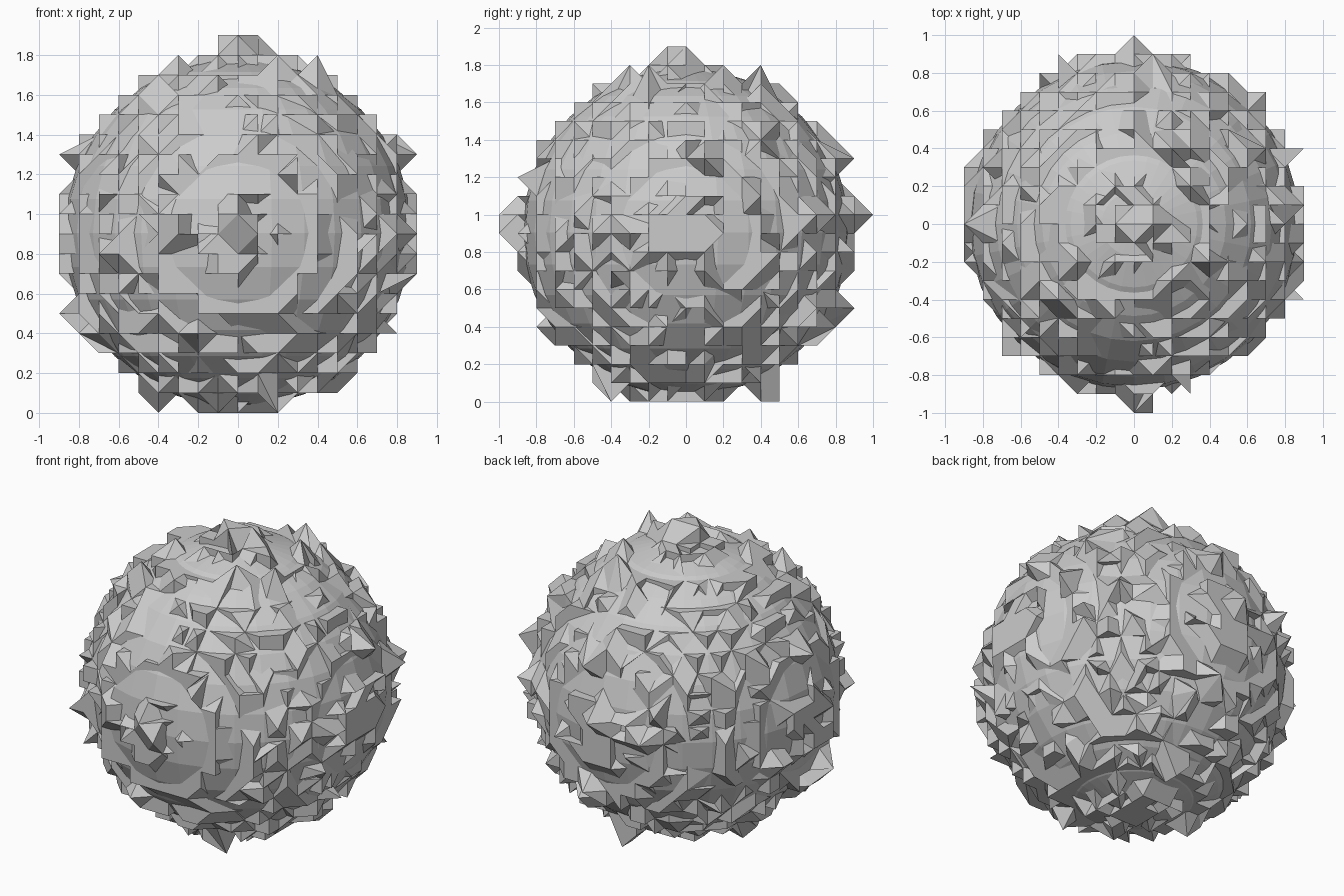
import bpy, bmesh, random
from mathutils import Vector, Matrix

if "Cube" in bpy.data.objects:
    bpy.data.objects.remove(bpy.data.objects["Cube"])

random.seed(4)
STEP = 0.1
CENTRE = Vector((0, 0, 0.9))


def add_object(name, bm):
    mesh = bpy.data.meshes.new(name)
    bm.to_mesh(mesh)
    bm.free()
    ob = bpy.data.objects.new(name, mesh)
    bpy.context.collection.objects.link(ob)
    return ob


def snap(v):
    return Vector([round(c / STEP) * STEP for c in v])


# Faceted ball under the crust
bm = bmesh.new()
bmesh.ops.create_uvsphere(bm, u_segments=32, v_segments=16, radius=0.877,
                          matrix=Matrix.Translation(CENTRE + Vector((0, 0, 0.005))))
add_object("core_ball", bm)

# Blocky crust: a jittered sphere with its vertices snapped to a coarse grid
bm = bmesh.new()
bmesh.ops.create_icosphere(bm, subdivisions=5, radius=0.877)
for v in bm.verts:
    noise = Vector([random.uniform(-1, 1) for _ in range(3)])
    p = snap(v.co + noise * 0.022)
    v.co = Vector([max(-0.9, min(0.9, c)) for c in p])
bmesh.ops.remove_doubles(bm, verts=bm.verts[:], dist=0.01)
bmesh.ops.dissolve_degenerate(bm, edges=bm.edges[:], dist=0.001)

# Individual protruding points, relative to the ball centre
spikes = [(0, 0, 1.0), (-0.1, 0, 1.0), (0.1, 0, 1.0), (0, -0.1, 1.0),
          (0, 1.0, 0.1), (0, -1.0, 0), (0.1, -1.0, 0), (0, -1.0, 0.1),
          (0.4, -0.2, 0.9), (0.9, 0.1, 0.4), (-0.9, -0.2, -0.4),
          (-0.9, 0, 0.4), (0.1, 0.4, -0.9), (0.1, 0.5, -0.9)]
for s in spikes:
    target = Vector(s)
    nearest = min(bm.verts, key=lambda v: (v.co - target).length)
    nearest.co = target

# A scatter of smaller loose bumps
for v in random.sample(bm.verts[:], 60):
    p = snap(v.co * 1.09)
    if max(abs(c) for c in p) < 0.91 and p.length < 1.02:
        v.co = p

bmesh.ops.recalc_face_normals(bm, faces=bm.faces[:])
bmesh.ops.translate(bm, verts=bm.verts[:], vec=CENTRE)
add_object("blocky_crust", bm)
